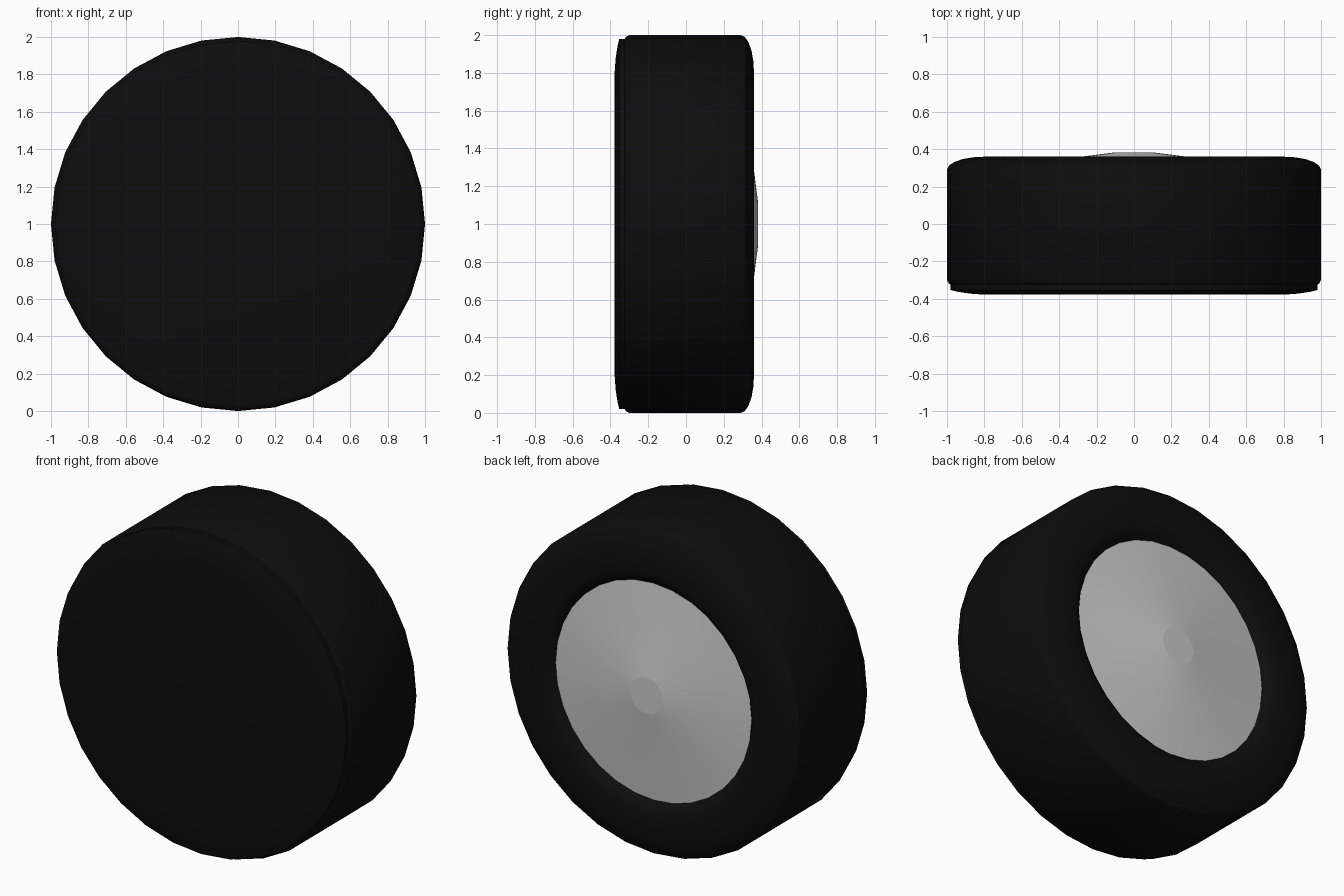
import bpy, bmesh, math

if "Cube" in bpy.data.objects:
    bpy.data.objects.remove(bpy.data.objects["Cube"])

SIDES = 32
CENTRE_Z = 1.0

rubber = bpy.data.materials.new("black_rubber")
rubber.diffuse_color = (0.004, 0.004, 0.004, 1)
rubber.use_nodes = True
rubber.node_tree.nodes["Principled BSDF"].inputs["Base Color"].default_value = rubber.diffuse_color


def lathe(name, profile, material=None, smooth=30):
    """Spin (radius, y) points about the wheel axle; radius 0 closes to a point."""
    bm = bmesh.new()
    rings = []
    for r, y in profile:
        if r == 0:
            rings.append([bm.verts.new((0, y, CENTRE_Z))] * SIDES)
        else:
            rings.append([bm.verts.new((r * math.cos(2 * math.pi * i / SIDES), y,
                                        CENTRE_Z + r * math.sin(2 * math.pi * i / SIDES)))
                          for i in range(SIDES)])
    for a, b in zip(rings, rings[1:]):
        for i in range(SIDES):
            j = (i + 1) % SIDES
            quad = list(dict.fromkeys((a[i], a[j], b[j], b[i])))
            bm.faces.new(quad)
    bmesh.ops.recalc_face_normals(bm, faces=bm.faces)
    mesh = bpy.data.meshes.new(name)
    bm.to_mesh(mesh)
    bm.free()
    obj = bpy.data.objects.new(name, mesh)
    bpy.context.collection.objects.link(obj)
    if material:
        mesh.materials.append(material)
    bpy.ops.object.select_all(action='DESELECT')
    obj.select_set(True)
    bpy.context.view_layer.objects.active = obj
    bpy.ops.object.shade_smooth_by_angle(angle=math.radians(smooth))
    return obj


def shoulder(y0, depth, r0, height, steps=5):
    """Quarter ellipse from the tread edge round to the sidewall."""
    return [(r0 + height * math.cos(t), y0 + depth * math.sin(t))
            for t in (math.pi / 2 * k / steps for k in range(steps + 1))]


# Tyre: front sidewall, tread, back sidewall and rounded inner lip
front = shoulder(-0.30, -0.06, 0.80, 0.20)[::-1]
back = shoulder(0.29, 0.07, 0.80, 0.20)
lathe("tyre", [(0, -0.36)] + front + back +
      [(0.73, 0.36), (0.69, 0.345), (0.665, 0.315), (0.66, 0.28), (0, 0.28)], rubber)

# Front cover: shallow black disc with a softened edge
lathe("front_cover", [(0, -0.34), (0.98, -0.32), (0.98, -0.353), (0.945, -0.362),
                      (0.88, -0.372), (0.80, -0.378), (0, -0.378)], rubber)

# Hub cap: flat outer ring, shallow cone and flat centre
lathe("hub_cap", [(0, 0.285), (0.665, 0.285), (0.665, 0.312), (0.625, 0.316),
                  (0.11, 0.382), (0, 0.382)], smooth=5)
